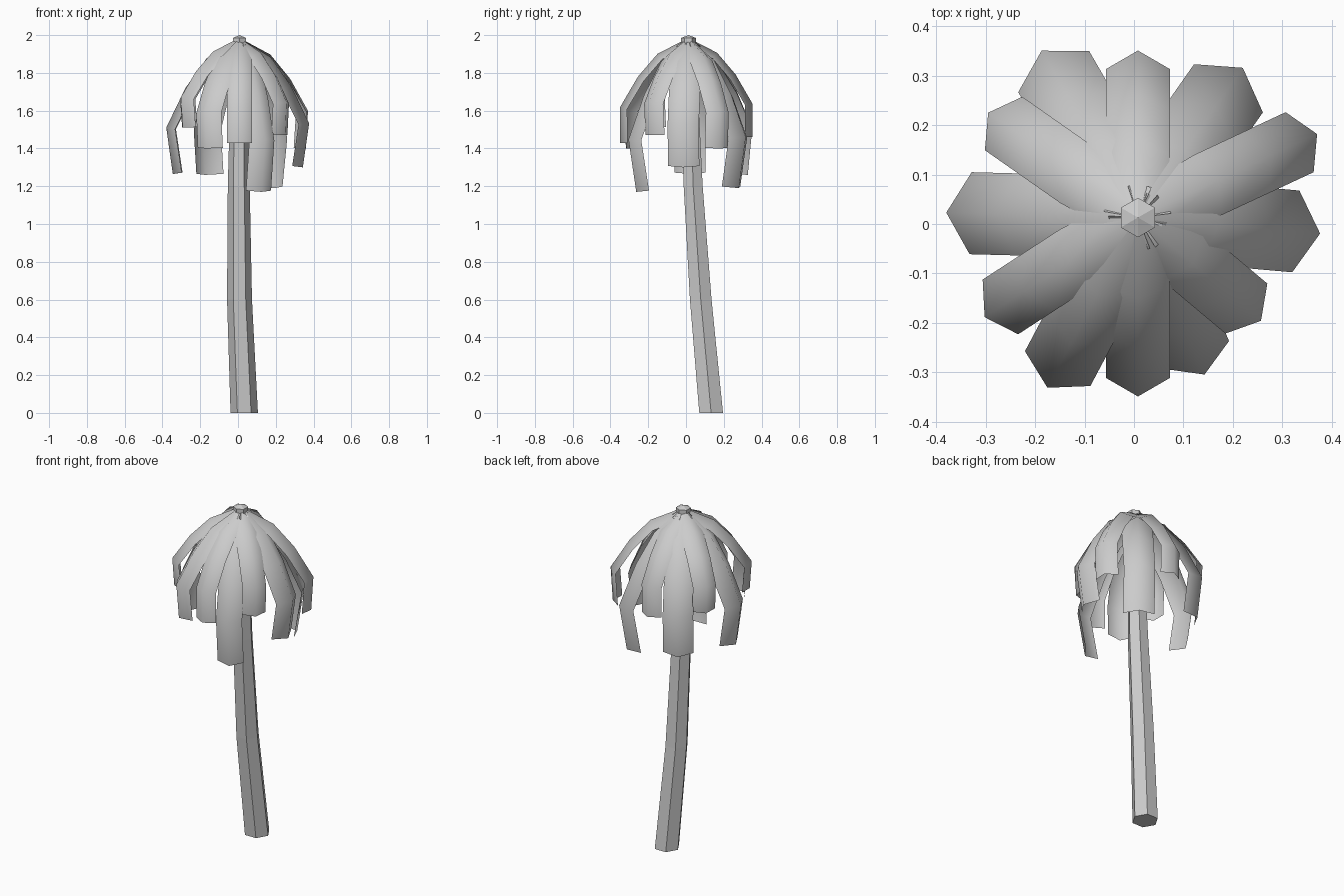
import bpy
from math import sin, cos, pi, radians
from mathutils import Vector

if "Cube" in bpy.data.objects:
    bpy.data.objects.remove(bpy.data.objects["Cube"])


def make(name, verts, faces, smooth=False):
    me = bpy.data.meshes.new(name)
    me.from_pydata(verts, [], faces)
    me.polygons.foreach_set("use_smooth", [smooth] * len(faces))
    ob = bpy.data.objects.new(name, me)
    bpy.context.collection.objects.link(ob)
    return ob


def hex_column(name, rings, turn=0, apex=None):
    verts = [(x + r * cos(k * pi / 3 + turn), y + r * sin(k * pi / 3 + turn), z)
             for x, y, z, r in rings for k in range(6)]
    faces = [tuple(range(5, -1, -1))]
    for i in range(len(rings) - 1):
        for k in range(6):
            a, b = i * 6 + k, i * 6 + (k + 1) % 6
            faces.append((a, b, b + 6, a + 6))
    top = (len(rings) - 1) * 6
    if apex:
        verts.append(apex)
        faces += [(top + k, top + (k + 1) % 6, top + 6) for k in range(6)]
    else:
        faces.append(tuple(range(top, top + 6)))
    return make(name, verts, faces)


# Leaning six-sided trunk and the bud at its top
hex_column("trunk", [(.033, .133, 0, .0725), (.008, .078, .6, .066),
                     (.004, .038, 1.2, .058), (.008, .015, 1.94, .042)])
hex_column("crown_bud", [(.008, .013, 1.93, .04), (.008, .013, 1.985, .04)],
           pi / 6, (.008, .013, 2.0))


# Drooping frond: a strip folded along its ridge, bent down in four segments
def frond(i, angle, reach, tip, tip_z, half):
    z0 = 1.985
    drop = z0 - tip_z
    path = [Vector((r * reach, z0 - z * drop)) for r, z in
            [(0, 0), (.45, .15), (.74, .37), (1, .66), (tip, 1)]]
    a = radians(angle)
    out, side = Vector((cos(a), sin(a), 0)), Vector((-sin(a), cos(a), 0))
    origin = Vector((.008, .013, 0))
    verts = []
    for j, p in enumerate(path):
        t = path[min(j + 1, 4)] - path[max(j - 1, 0)]
        n = Vector((t.y, -t.x)).normalized() * half * .6
        w = half * (.75 if j == 0 else 1)
        for s in (-1, 0, 1):
            q = p + n * abs(s)
            verts.append(origin + out * q.x + side * (s * w) + Vector((0, 0, q.y)))
    faces = [(3 * j + s, 3 * j + s + 3, 3 * j + s + 4, 3 * j + s + 1)
             for j in range(4) for s in (0, 1)]
    make("frond_%02d" % i, verts, faces, True)


# angle, reach, tip reach fraction, tip height, half width
fronds = [(-5, .37, .91, 1.30, .083), (25, .40, .97, 1.40, .067),
          (55, .37, .88, 1.19, .085), (90, .338, 1, 1.46, .065),
          (120, .39, .93, 1.26, .083), (145, .37, .97, 1.51, .066),
          (178.5, .388, .91, 1.265, .083), (213, .37, .97, 1.51, .066),
          (242, .39, .96, 1.40, .075), (270, .362, 1, 1.43, .065),
          (293, .345, .87, 1.17, .072), (-40, .325, .97, 1.47, .066)]
for i, f in enumerate(fronds):
    frond(i + 1, *f)
